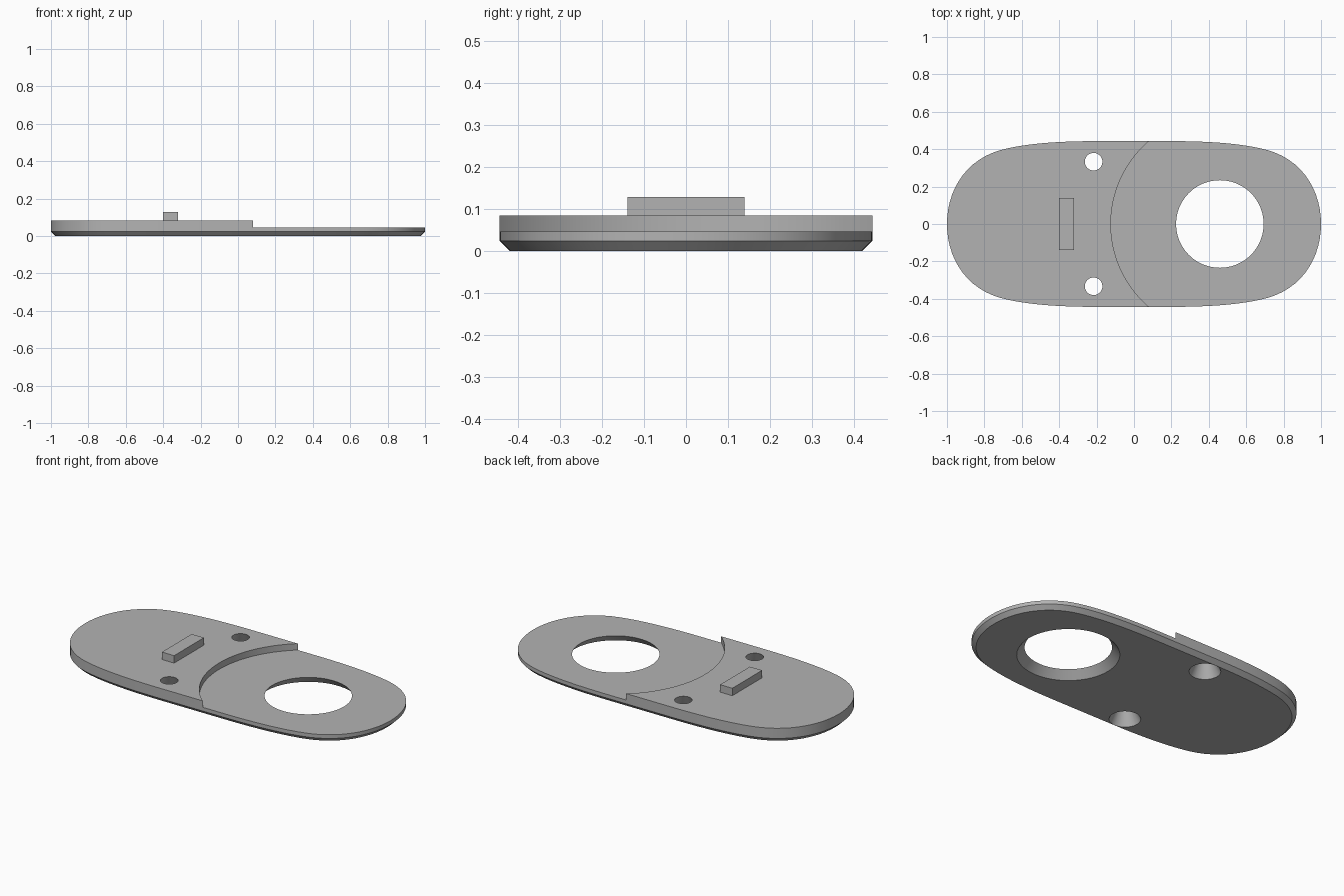
import bpy
import bmesh
import math
from mathutils import Vector
from mathutils.geometry import interpolate_bezier

if "Cube" in bpy.data.objects:
    bpy.data.objects.remove(bpy.data.objects["Cube"], do_unlink=True)

LOW, HIGH, CHAMFER = 0.046, 0.084, 0.024
HOLE_X = 0.459

grey = bpy.data.materials.new("plain grey")
grey.use_nodes = True
grey.diffuse_color = (0.45, 0.45, 0.45, 1)
grey.node_tree.nodes["Principled BSDF"].inputs["Base Color"].default_value = grey.diffuse_color


def add_object(name, bm):
    bmesh.ops.recalc_face_normals(bm, faces=bm.faces)
    mesh = bpy.data.meshes.new(name)
    bm.to_mesh(mesh)
    bm.free()
    mesh.materials.append(grey)
    obj = bpy.data.objects.new(name, mesh)
    bpy.context.collection.objects.link(obj)
    return obj


def outline():
    """Rounded oblong: one quarter from curves, mirrored to all four."""
    knots = [((1, 0), (1, 0.18), (0.9, 0.345), (0.71, 0.396)),
             ((0.71, 0.396), (0.56, 0.436), (0.36, 0.443), (0.2, 0.443))]
    quarter = []
    for curve in knots:
        quarter += interpolate_bezier(*[Vector(p) for p in curve], 14)[:-1]
    quarter.append(Vector((0.2, 0.443)))
    half = quarter + [Vector((-p.x, p.y)) for p in reversed(quarter)]
    return [Vector(p[:2]) for p in half] + [Vector((p.x, -p.y)) for p in reversed(half[1:-1])]


def inset(points, amount):
    result = []
    for i, p in enumerate(points):
        along = points[(i + 1) % len(points)] - points[i - 1]
        result.append(p + Vector((-along.y, along.x)).normalized() * amount)
    return result


# Base plate with a chamfered lower rim
edge = outline()
bm = bmesh.new()
rings = [[bm.verts.new((p.x, p.y, z)) for p in ring]
         for ring, z in ((inset(edge, CHAMFER), 0), (edge, CHAMFER), (edge, HIGH))]
for lower, upper in zip(rings, rings[1:]):
    for i in range(len(edge)):
        j = (i + 1) % len(edge)
        bm.faces.new((lower[i], lower[j], upper[j], upper[i]))
bm.faces.new(rings[0])
bm.faces.new(rings[-1])
plate = add_object("base_plate", bm)


def cut_cone(x, y, z0, z1, r0, r1, sides):
    """Cut a round hole, overshooting both ends along the same slope."""
    extra = 0.02
    slope = (r1 - r0) / (z1 - z0)
    bm = bmesh.new()
    bmesh.ops.create_cone(bm, cap_ends=True, segments=sides,
                          radius1=r0 - slope * extra, radius2=r1 + slope * extra,
                          depth=z1 - z0 + 2 * extra)
    bmesh.ops.translate(bm, vec=(x, y, (z0 + z1) / 2), verts=bm.verts)
    cutter = add_object("hole_cutter", bm)
    cutter.hide_render = True
    mod = plate.modifiers.new("cut", "BOOLEAN")
    mod.operation, mod.solver, mod.object = "DIFFERENCE", "EXACT", cutter
    bpy.context.view_layer.objects.active = plate
    bpy.ops.object.modifier_apply(modifier=mod.name)
    bpy.data.objects.remove(cutter, do_unlink=True)


# Lowered area with a curved step, kept above the floor of the recess
cut_cone(HOLE_X, 0, LOW + 0.02, HIGH + 0.04, 0.583, 0.583, 128)
# Large countersunk opening and two countersunk screw holes
cut_cone(HOLE_X, 0, 0, LOW, 0.276, 0.234, 96)
for side in (-1, 1):
    cut_cone(-0.216, side * 0.333, 0, HIGH, 0.085, 0.047, 48)

# Raised locating tab
bm = bmesh.new()
bmesh.ops.create_cube(bm, size=1)
bmesh.ops.scale(bm, vec=(0.08, 0.278, 0.128 - HIGH), verts=bm.verts)
bmesh.ops.translate(bm, vec=(-0.36, 0, (0.128 + HIGH) / 2), verts=bm.verts)
add_object("locating_tab", bm)

# Smooth the curved walls, keep the rims crisp
bpy.ops.object.select_all(action="DESELECT")
plate.select_set(True)
bpy.context.view_layer.objects.active = plate
bpy.ops.object.shade_smooth_by_angle(angle=math.radians(20))
